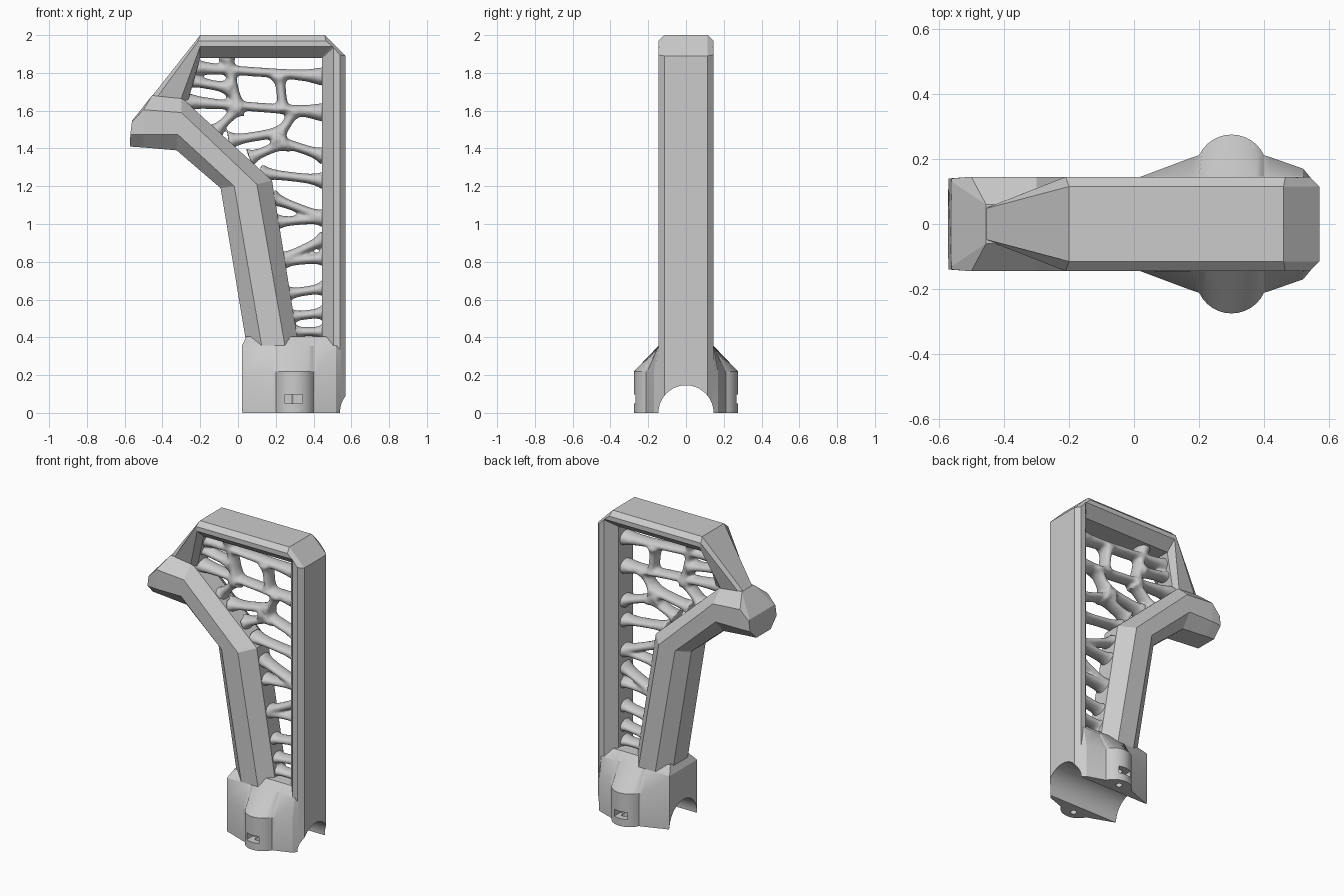
import bpy, bmesh, math
from mathutils import Vector

if "Cube" in bpy.data.objects:
    bpy.data.objects.remove(bpy.data.objects["Cube"])

grey = bpy.data.materials.new("light_grey")
grey.diffuse_color = (0.6, 0.6, 0.6, 1)
grey.use_nodes = True
grey.node_tree.nodes["Principled BSDF"].inputs["Base Color"].default_value = grey.diffuse_color


def make_object(name, bm):
    bmesh.ops.recalc_face_normals(bm, faces=bm.faces)
    mesh = bpy.data.meshes.new(name)
    bm.to_mesh(mesh)
    bm.free()
    mesh.materials.append(grey)
    obj = bpy.data.objects.new(name, mesh)
    bpy.context.collection.objects.link(obj)
    return obj


def loft(bm, rings):
    """Skin a row of equal-length point rings and cap both ends."""
    rows = [[bm.verts.new(p) for p in r] for r in rings]
    n = len(rows[0])
    for a, b in zip(rows, rows[1:]):
        for i in range(n):
            j = (i + 1) % n
            bm.faces.new((a[i], a[j], b[j], b[i]))
    bm.faces.new(rows[0][::-1])
    bm.faces.new(rows[-1])


def mirrored(points):
    """Close a half section (x, y, z) by mirroring it in y."""
    return [(x, -y, z) for x, y, z in points] + [(x, y, z) for x, y, z in points[::-1]]


def beam(name, stations):
    """Octagonal bar; each station is (half widths, section points in x and z)."""
    bm = bmesh.new()
    loft(bm, [mirrored([(x, y, z) for y, (x, z) in zip(ys, pts)]) for ys, pts in stations])
    return make_object(name, bm)


def apply_modifiers(obj):
    dg = bpy.context.evaluated_depsgraph_get()
    dg.update()
    obj.data = bpy.data.meshes.new_from_object(obj.evaluated_get(dg))
    obj.modifiers.clear()


def cut(obj, cutters):
    for c in cutters:
        m = obj.modifiers.new("cut", 'BOOLEAN')
        m.operation, m.solver, m.object = 'DIFFERENCE', 'EXACT', c
    apply_modifiers(obj)


def smooth(obj, angle):
    bpy.ops.object.select_all(action='DESELECT')
    obj.select_set(True)
    bpy.context.view_layer.objects.active = obj
    bpy.ops.object.shade_smooth_by_angle(angle=math.radians(angle))


# Rear post, top bar and tapering diagonal brace
frame_w = (.115, .145, .145, .076)
post_x = (.57, .54, .505, .445)
bar_z = (2.0, 1.97, 1.94, 1.88)
post = beam("rear_frame", [
    (frame_w, [(x, 0) for x in post_x]),
    (frame_w, zip(post_x, (1.89, 1.895, 1.935, 1.88))),
    (frame_w, zip((.46, .465, .50, .44), bar_z)),
    (frame_w, zip((-.20, -.21, -.20, -.20), bar_z)),
    ((.045, .055, .06, .05), zip((-.465, -.44, -.31, -.27), (1.665, 1.655, 1.64, 1.63))),
])

# Bent front grip bar
grip_w = (.075, .145, .145, .06)
beam("front_grip", [
    ((.075, .14, .14, .13), zip((-.572, -.57, -.562, -.56), (1.41, 1.475, 1.54, 1.548))),
    (grip_w, zip((-.5, -.5, -.5, -.455), (1.405, 1.475, 1.605, 1.68))),
    (grip_w, zip((-.325, -.32, -.30, -.30), (1.39, 1.475, 1.59, 1.67))),
    (grip_w, zip((-.092, -.02, .10, .18), (1.19, 1.20, 1.21, 1.23))),
    (grip_w, [(x, .3) for x in (.055, .135, .258, .33)]),
])

# Clamp base with side screw bosses, sloping in towards the top
half = [(.02, .145), (.18, .205)]
for k in range(13):
    t = math.radians(155 - 130 * k / 12)
    half.append((.30 + .11 * math.cos(t), .165 + .11 * math.sin(t)))
half += [(.42, .205), (.52, .17), (.545, .14)]


def base_ring(z, limit, x0, x1):
    return mirrored([(min(max(x, x0), x1), min(y, limit), z) for x, y in half])


bm = bmesh.new()
loft(bm, [base_ring(0, 1, 0, 1), base_ring(.22, 1, 0, 1),
          base_ring(.355, .146, 0, 1), base_ring(.405, .10, .045, .53)])
base = make_object("clamp_base", bm)


def cylinder(name, radius, depth, loc, along_x=False):
    bm = bmesh.new()
    bmesh.ops.create_cone(bm, cap_ends=True, segments=64, radius1=radius,
                          radius2=radius, depth=depth)
    obj = make_object(name, bm)
    obj.location = loc
    if along_x:
        obj.rotation_euler = (0, math.pi / 2, 0)
    obj.hide_render = True
    return obj


def box(name, size, loc):
    bm = bmesh.new()
    bmesh.ops.create_cube(bm, size=1)
    bmesh.ops.scale(bm, vec=size, verts=bm.verts)
    obj = make_object(name, bm)
    obj.location = loc
    obj.hide_render = True
    return obj


# Rail groove, nut slots and screw holes
groove = cylinder("groove_cutter", .146, 2, (.3, 0, 0), True)
holes = []
for s in (-1, 1):
    holes.append(box("slot_cutter", (.095, .09, .047), (.295, s * .245, .073)))
    holes.append(cylinder("screw_cutter", .02, .30, (.30, s * .215, 0)))
cut(post, [groove])
cut(base, [groove] + holes)
for c in [groove] + holes:
    bpy.data.objects.remove(c)
smooth(base, 25)
smooth(post, 10)


# Organic web between grip and post, made of waisted struts fused together
def grip_x(z):
    if z < 1.23:
        return .31 - (z - .42) * .16
    if z < 1.67:
        return .18 - (z - 1.23) * 1.09
    return -.30 + (z - 1.67) * .4


def strut(bm, x0, z0, x1, z1, waist):
    d = Vector((x1 - x0, 0, z1 - z0))
    side = Vector((-d.z, 0, d.x)).normalized()
    rings = []
    for i in range(9):
        t = i / 8
        r = waist * (1 + 1.1 * (2 * t - 1) ** 4)
        c = Vector((x0, 0, z0)) + d * t
        rings.append([c + side * r * math.cos(a) + Vector((0, (.035 + .6 * r) * math.sin(a), 0))
                      for a in [math.tau * k / 12 for k in range(12)]])
    loft(bm, rings)


bm = bmesh.new()
# Struts running from the grip to the post, as start and end heights
for z0, z1 in [(1.83, 1.78), (1.65, 1.59), (1.27, 1.23), (1.14, 1.03), (1.01, 1.03),
               (.81, .92), (.80, .82), (.63, .66), (.51, .53), (.43, .43)]:
    strut(bm, grip_x(z0) - .02, z0, .46, z1, .025)
# Links between the upper struts
for link in [(-.06, 1.89, .0, 1.61), (.22, 1.78, .24, 1.60), (-.12, 1.49, .0, 1.61),
             (-.28, 1.76, -.04, 1.72), (-.05, 1.44, .25, 1.49), (.21, 1.45, .30, 1.60),
             (.18, 1.45, .46, 1.36), (.06, 1.35, .25, 1.43)]:
    strut(bm, *link, .026)
web = make_object("organic_web", bm)
m = web.modifiers.new("fuse", 'REMESH')
m.mode, m.voxel_size = 'VOXEL', .011
m = web.modifiers.new("soften", 'SMOOTH')
m.factor, m.iterations = .5, 6
apply_modifiers(web)
web.data.materials.clear()
web.data.materials.append(grey)
smooth(web, 60)
